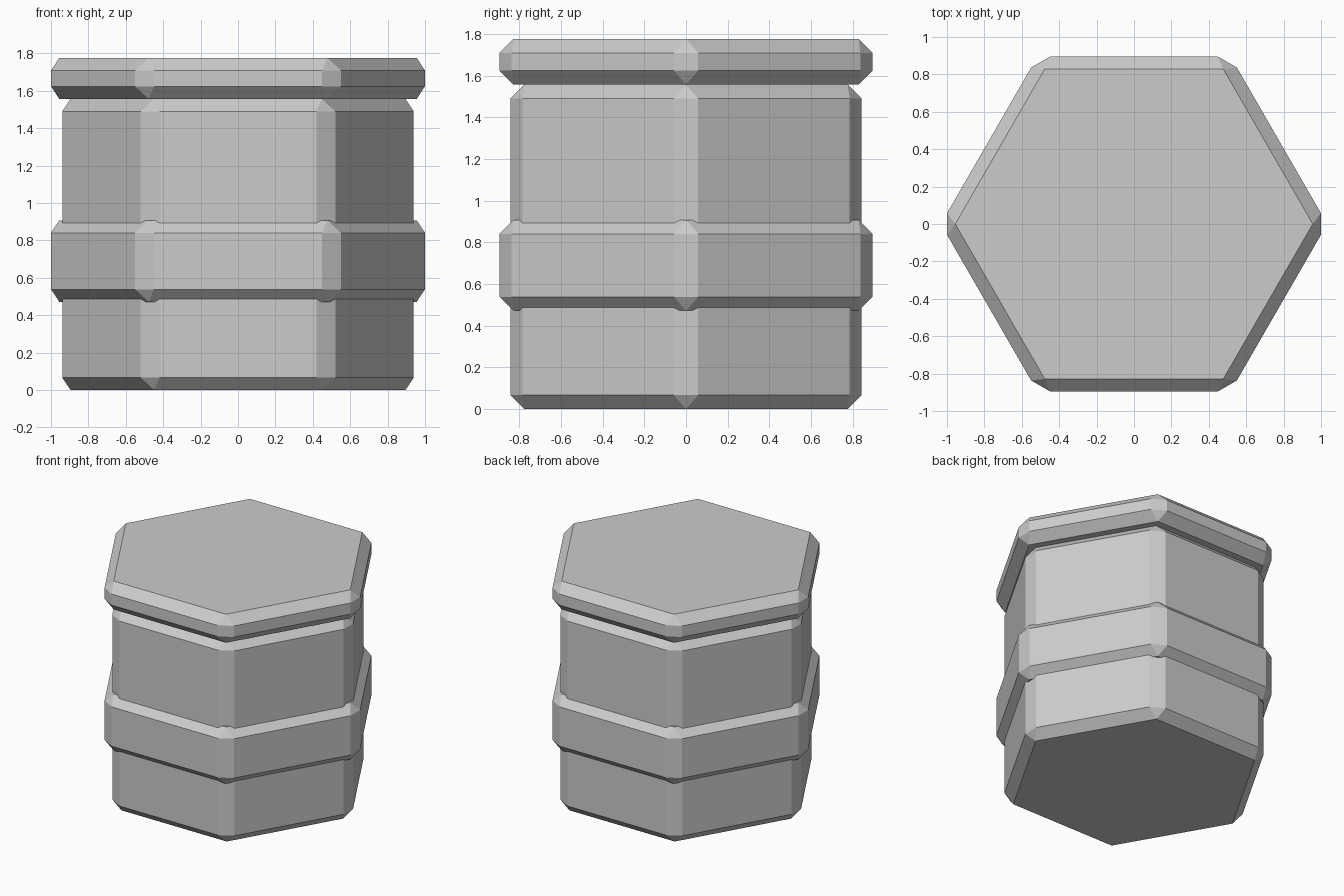
import bpy
import math

cube = bpy.data.objects.get("Cube")
if cube:
    bpy.data.objects.remove(cube, do_unlink=True)

BEVEL = 0.067

grey = bpy.data.materials.new("plain_grey")
grey.use_nodes = True
colour = (0.6, 0.6, 0.6, 1)
grey.diffuse_color = colour
grey.node_tree.nodes["Principled BSDF"].inputs["Base Color"].default_value = colour


def hex_block(name, radius, bottom, top):
    """Bevelled six-sided block with corners on the x axis."""
    bpy.ops.mesh.primitive_cylinder_add(
        vertices=6, radius=radius, depth=top - bottom,
        location=(0, 0, (bottom + top) / 2), rotation=(0, 0, math.radians(30)))
    block = bpy.context.object
    block.name = name
    block.data.materials.append(grey)
    bevel = block.modifiers.new("chamfer", 'BEVEL')
    bevel.width = BEVEL
    bevel.segments = 1
    bevel.limit_method = 'ANGLE'
    return block


# Main barrel, raised band around its middle, and overhanging lid
hex_block("barrel_body", 0.973, 0, 1.557)
hex_block("middle_band", 1.033, 0.472, 0.908)
hex_block("lid", 1.033, 1.557, 1.776)
